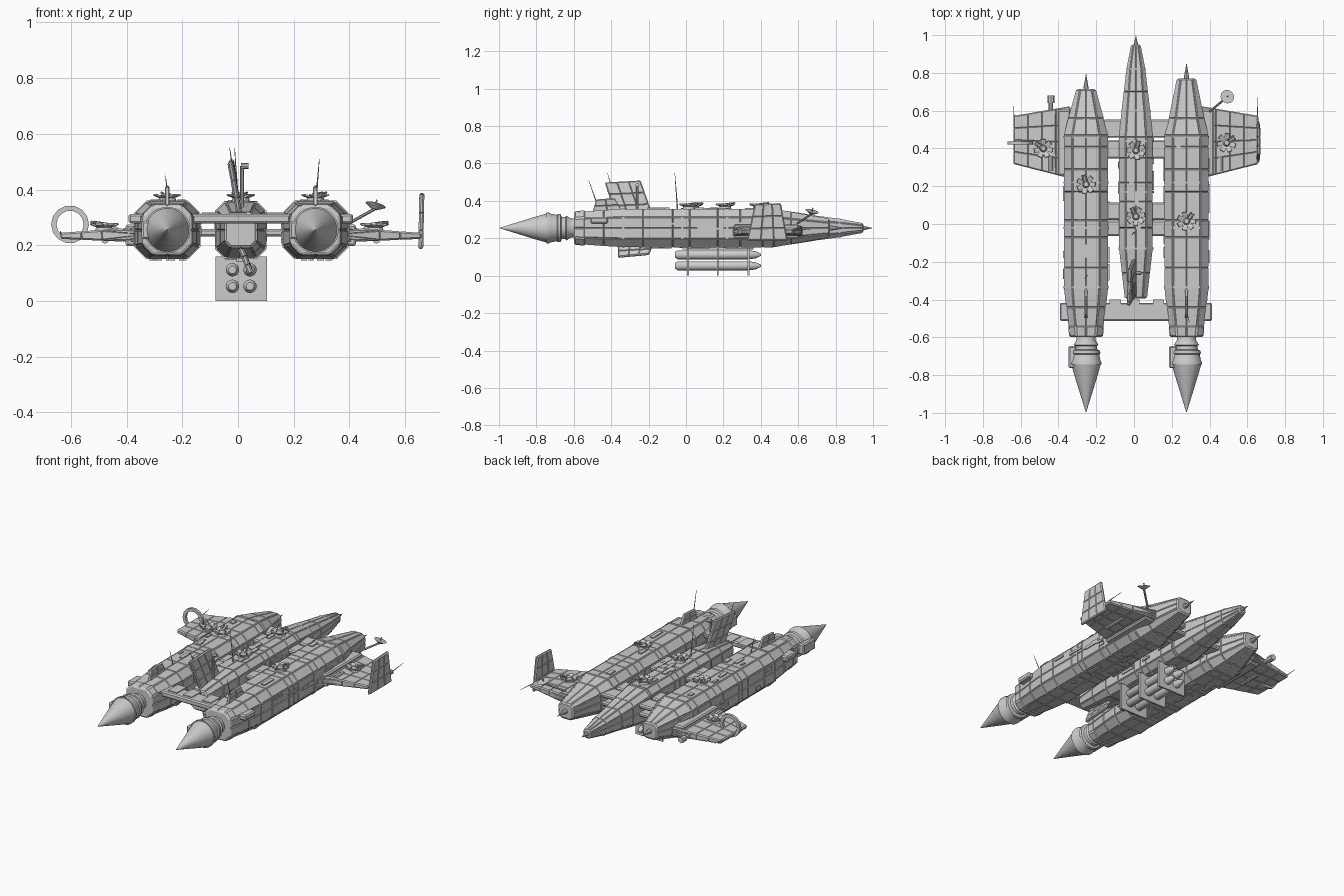
import bpy, bmesh, random
from math import cos, sin, pi, radians
from mathutils import Vector, Matrix

if "Cube" in bpy.data.objects:
    bpy.data.objects.remove(bpy.data.objects["Cube"])

random.seed(4)
ZC = 0.255                      # height of the hull axes
HULLS = {"left": -0.254, "right": 0.278}


def finish(bm, name, panel=0.0, depth=0.004, smooth=False):
    bmesh.ops.remove_doubles(bm, verts=bm.verts, dist=1e-5)
    bmesh.ops.recalc_face_normals(bm, faces=bm.faces)
    if panel:
        big = [f for f in bm.faces if f.calc_area() > 0.0004]
        bmesh.ops.inset_individual(bm, faces=big, thickness=panel, depth=depth)
    me = bpy.data.meshes.new(name)
    bm.to_mesh(me)
    bm.free()
    ob = bpy.data.objects.new(name, me)
    bpy.context.collection.objects.link(ob)
    if smooth:
        bpy.ops.object.select_all(action='DESELECT')
        ob.select_set(True)
        bpy.context.view_layer.objects.active = ob
        bpy.ops.object.shade_smooth_by_angle(angle=radians(35))
    return ob


def add_loft(bm, rings):
    rows = [[bm.verts.new(p) for p in r] for r in rings]
    n = len(rows[0])
    for a, b in zip(rows, rows[1:]):
        for i in range(n):
            bm.faces.new((a[i], a[(i + 1) % n], b[(i + 1) % n], b[i]))
    bm.faces.new(rows[0])
    bm.faces.new(rows[-1])


def hull_ring(x, y, w, h, c):
    q = [(w, 0), (w, h - c), (w - c, h), (0, h), (c - w, h), (-w, h - c)]
    q += [(-a, -b) for a, b in q]
    return [(x + a, y, ZC + b) for a, b in q]


def hull(name, x, secs, **kw):
    bm = bmesh.new()
    add_loft(bm, [hull_ring(x, *s) for s in secs])
    return finish(bm, name, **kw)


def lathe(name, x, z, prof, n=32, smooth=True):
    bm = bmesh.new()
    add_loft(bm, [[(x + max(r, 1e-4) * cos(2 * pi * i / n), y, z + max(r, 1e-4) * sin(2 * pi * i / n))
                   for i in range(n)] for y, r in prof])
    return finish(bm, name, smooth=smooth)


def add_box(bm, lo, hi):
    c = [(a + b) / 2 for a, b in zip(lo, hi)]
    s = [b - a for a, b in zip(lo, hi)]
    bmesh.ops.create_cube(bm, size=1, matrix=Matrix.Translation(c) @ Matrix.Diagonal((*s, 1)))


def boxes(name, items, panel=0.0):
    bm = bmesh.new()
    for lo, hi in items:
        add_box(bm, lo, hi)
    return finish(bm, name, panel, 0.003)


def add_rod(bm, a, b, r1, r2=None, n=8):
    a, b = Vector(a), Vector(b)
    m = Matrix.Translation((a + b) / 2) @ (b - a).to_track_quat('Z', 'Y').to_matrix().to_4x4()
    bmesh.ops.create_cone(bm, cap_ends=True, segments=n, radius1=r1,
                          radius2=r1 if r2 is None else r2, depth=(b - a).length, matrix=m)


def rods(name, items, **kw):
    bm = bmesh.new()
    for it in items:
        add_rod(bm, *it)
    return finish(bm, name, **kw)


def plate(name, pts, thick, cuts=2):
    p = [Vector(v) for v in pts]
    n = (p[1] - p[0]).cross(p[3] - p[0]).normalized()
    bm = bmesh.new()
    add_loft(bm, [[v + n * t * s for v, t in zip(p, thick)] for s in (-0.5, 0.5)])
    long = [e for e in bm.edges if e.calc_length() > 0.04]
    if cuts:
        bmesh.ops.subdivide_edges(bm, edges=long, cuts=cuts, use_grid_fill=True)
    return finish(bm, name, 0.004, 0.003)


def turret(name, x, y, z, ang, r=0.05):
    bm = bmesh.new()
    add_rod(bm, (x, y, z - 0.01), (x, y, z + 0.012), r * 0.7, r * 0.6, 12)
    add_rod(bm, (x, y, z + 0.012), (x, y, z + 0.03), r * 0.4, r * 0.25, 10)
    for i in range(7):                       # tilted armour petals
        a = ang + i * 2 * pi / 7
        m = (Matrix.Translation((x + r * 0.72 * cos(a), y + r * 0.72 * sin(a), z + 0.02))
             @ Matrix.Rotation(a, 4, 'Z') @ Matrix.Rotation(-0.35, 4, 'Y')
             @ Matrix.Diagonal((r * 0.55, r * 0.5, 0.007, 1)))
        bmesh.ops.create_cube(bm, size=1, matrix=m)
    for s in (-1, 1):                        # twin barrels
        o = Vector((x - s * 0.009 * sin(ang), y + s * 0.009 * cos(ang), z + 0.026))
        add_rod(bm, o, o + Vector((cos(ang), sin(ang), 0.12)) * r * 1.05, 0.004)
    finish(bm, name)


def blocks_on_hull(name, x, w, h, y0, y1, count):
    items = []
    for _ in range(count):                   # small raised hatches on all four sides
        y, l, s = random.uniform(y0, y1), random.uniform(0.015, 0.05), random.choice((-1, 1))
        if random.random() < 0.5:
            a, b = random.uniform(-w * 0.5, w * 0.5), random.uniform(0.006, 0.015)
            items.append(((x + a - b, y - l, ZC + s * h - 0.006), (x + a + b, y + l, ZC + s * h + 0.006)))
        else:
            a, b = random.uniform(-h * 0.4, h * 0.4), random.uniform(0.006, 0.013)
            items.append(((x + s * w - 0.006, y - l, ZC + a - b), (x + s * w + 0.006, y + l, ZC + a + b)))
    boxes(name, items)


# Outer hulls with engines, flames and rear fins
for side, x in HULLS.items():
    tip = 0.71 if side == "left" else 0.765
    secs = [(-0.545, 0.088, 0.084, 0.034), (-0.44, 0.102, 0.092, 0.038), (-0.335, 0.113, 0.098, 0.042)]
    secs += [(y, 0.113, 0.099, 0.042) for y in (-0.23, -0.07, 0.02, 0.17, 0.29, 0.41, 0.47)]
    secs += [(0.56, 0.09, 0.082, 0.034), (tip, 0.048, 0.046, 0.018)]
    hull(side + "_hull", x, secs, panel=0.005)
    for i, y in enumerate((-0.335, -0.02, 0.22, 0.46)):
        hull(f"{side}_hull_band_{i}", x, [(y - 0.006, 0.119, 0.105, 0.044), (y + 0.006, 0.119, 0.105, 0.044)])
    hull(side + "_engine_block", x, [(-0.595, 0.086, 0.086, 0.035), (-0.54, 0.09, 0.09, 0.035)], panel=0.008)
    blocks_on_hull(side + "_hull_hatches", x, 0.117, 0.103, -0.28, 0.4, 26)
    lathe(side + "_nozzle", x, ZC, [(-0.59, 0.05), (-0.615, 0.05), (-0.64, 0.066), (-0.645, 0.058), (-0.665, 0.06),
          (-0.67, 0.074), (-0.685, 0.076), (-0.69, 0.07), (-0.72, 0.076), (-0.735, 0.083), (-0.745, 0.083), (-0.745, 0.07)])
    lathe(side + "_exhaust_cone", x, ZC, [(-0.74, 0.079), (-0.80, 0.062), (-0.9, 0.031), (-1.0, 0)])
    boxes(side + "_engine_pump", [((x - 0.09, -0.76, ZC - 0.03), (x - 0.055, -0.65, ZC + 0.03))], 0.006)
    lathe(side + "_nose_spike", x, ZC, [(tip - 0.01, 0.016), (tip + 0.02, 0.012), (tip + 0.09, 0)], 8, False)
    plate(side + "_rear_fin", [(x, -0.5, 0.34), (x, -0.34, 0.345), (x, -0.38, 0.412), (x, -0.48, 0.405)], [0.01] * 4, 1)

# Centre hull
CX = 0.01
secs = [(-0.39, 0.055, 0.06, 0.02), (-0.26, 0.07, 0.08, 0.026), (-0.13, 0.085, 0.096, 0.032)]
secs += [(y, 0.085, 0.098, 0.032) for y in (-0.02, 0.12, 0.22, 0.35, 0.46)]
secs += [(0.6, 0.072, 0.078, 0.028), (0.7, 0.06, 0.062, 0.024), (0.82, 0.046, 0.045, 0.018), (0.945, 0.022, 0.022, 0.009)]
hull("centre_hull", CX, secs, panel=0.004)
for i, (y, w, h) in enumerate(((-0.13, 0.092, 0.103), (0.17, 0.092, 0.104), (0.44, 0.092, 0.104), (0.6, 0.077, 0.083), (0.82, 0.05, 0.05))):
    hull(f"centre_hull_band_{i}", CX, [(y - 0.005, w, h, 0.034), (y + 0.005, w, h, 0.034)] if w > 0.06
         else [(y - 0.005, w, h, 0.02), (y + 0.005, w, h, 0.02)])
blocks_on_hull("centre_hull_hatches", CX, 0.089, 0.102, -0.09, 0.42, 22)
lathe("centre_nose_spike", CX, ZC, [(0.94, 0.012), (0.96, 0.009), (1.0, 0)], 8, False)

# Cross struts joining the hulls
for i, (a, b) in enumerate(((0.46, 0.55), (0.35, 0.44), (0.025, 0.11), (-0.06, 0.015))):
    boxes(f"cross_strut_{i}", [((-0.16, a, z), (0.19, b, z + 0.02)) for z in (0.235, 0.285)], 0.006)
boxes("rear_crossbar", [((-0.39, -0.51, 0.282), (0.41, -0.42, 0.31))], 0.006)
boxes("rear_crossbar_blocks", [((x - 0.03, -0.49, 0.305), (x + 0.03, -0.4, 0.318)) for x in (-0.1, 0.0, 0.13)])

# Wings with under-wing pods
for side, s, root, tipx in (("left", -1, -0.34, -0.635), ("right", 1, 0.36, 0.655)):
    plate(side + "_wing", [(root, 0.245, 0.238), (tipx, 0.32, 0.234), (tipx, 0.57, 0.234), (root, 0.62, 0.238)],
          [0.05, 0.016, 0.016, 0.05], 3)
    m = (root + tipx) / 2 + 0.02 * s
    rods(side + "_wing_pod", [((m - 0.03 * s, 0.36, 0.22), (m - 0.03 * s, 0.5, 0.22), 0.014)])
    boxes(side + "_wing_root", [((min(root, root + s * 0.06), 0.26, 0.2), (max(root, root + s * 0.06), 0.6, 0.272))], 0.006)
    rods(side + "_wing_gun", [((root + s * 0.1, 0.22 + 0.06, 0.255), (root + s * 0.1, 0.36, 0.255), 0.013)])
    rods(side + "_wing_antenna", [((tipx, 0.55, 0.24), (tipx - 0.003, 0.63 if s < 0 else 0.67, 0.25), 0.003, 0.001)])
rods("left_wing_thruster", [((-0.44, 0.58, 0.235), (-0.44, 0.645, 0.235), 0.012), ((-0.44, 0.64, 0.235), (-0.44, 0.68, 0.235), 0.018)])
plate("right_wing_tip_fin", [(0.656, 0.33, 0.19), (0.656, 0.54, 0.19), (0.66, 0.505, 0.385), (0.66, 0.37, 0.38)], [0.012] * 4, 2)

# Sensor ring on the left wing tip
bm = bmesh.new()
prof = [(0.068, -0.008), (0.068, 0.008), (0.049, 0.008), (0.049, -0.008)]
rg = [[bm.verts.new((-0.603 + r * cos(i * pi / 7), 0.43 + d, 0.275 + r * sin(i * pi / 7))) for r, d in prof] for i in range(14)]
for i in range(14):
    a, b = rg[i], rg[(i + 1) % 14]
    for j in range(4):
        bm.faces.new((a[j], a[(j + 1) % 4], b[(j + 1) % 4], b[j]))
finish(bm, "sensor_ring")

# Dish and mast on the right wing
foot, top = Vector((0.40, 0.595, 0.28)), Vector((0.49, 0.67, 0.33))
axis = Vector((0.25, 0.25, 0.93)).normalized()
rods("dish_mast", [(foot, top, 0.006), (top, top + axis * 0.035, 0.003)])
rods("dish", [(top, top + axis * 0.016, 0.012, 0.037, 16)])

# Turrets
for i, t in enumerate(((-0.254, 0.21, 0.357, 1.8), (CX, 0.39, 0.357, 1.3), (CX, 0.04, 0.357, 2.0),
                       (0.278, 0.015, 0.357, 0.9), (-0.48, 0.4, 0.252, 2.5), (0.49, 0.43, 0.252, 0.6))):
    turret(f"turret_{i}", *t)

# Upper and lower centre fins
plate("upper_fin", [(0.005, -0.37, 0.31), (0.002, -0.18, 0.32), (-0.024, -0.245, 0.505), (-0.028, -0.43, 0.495)], [0.014] * 4, 2)
plate("lower_fin", [(0.01, -0.36, 0.19), (0.01, -0.17, 0.19), (0.042, -0.2, 0.115), (0.045, -0.36, 0.1)], [0.014] * 4, 2)

# Periscope and whip antennas
rods("periscope", [((0.015, -0.26, 0.33), (0.015, -0.26, 0.485), 0.007), ((0.01, -0.26, 0.485), (0.038, -0.26, 0.485), 0.011)])
rods("whip_antennas", [((CX - 0.01, -0.045, 0.35), (-0.012, -0.06, 0.55), 0.004, 0.001), ((0.278, -0.46, 0.34), (0.292, -0.52, 0.51), 0.004, 0.001),
     ((-0.25, -0.27, 0.35), (-0.26, -0.29, 0.45), 0.004, 0.001), ((-0.02, -0.4, 0.48), (-0.03, -0.42, 0.55), 0.003, 0.001)])

# Missile rack under the centre hull
for i, y in enumerate((0.01, 0.17, 0.335)):
    boxes(f"rack_plate_{i}", [((-0.08, y - 0.005, 0.0), (0.105, y + 0.005, 0.16))])
boxes("rack_spine", [((-0.005, -0.02, 0.14), (0.03, 0.36, 0.175))])
for i in range(4):
    lathe(f"missile_{i}", (-0.02, 0.043)[i % 2], (0.053, 0.112)[i // 2],
          [(-0.06, 0.014), (-0.045, 0.024), (0.33, 0.024), (0.37, 0.02), (0.4, 0.006)], 16)
